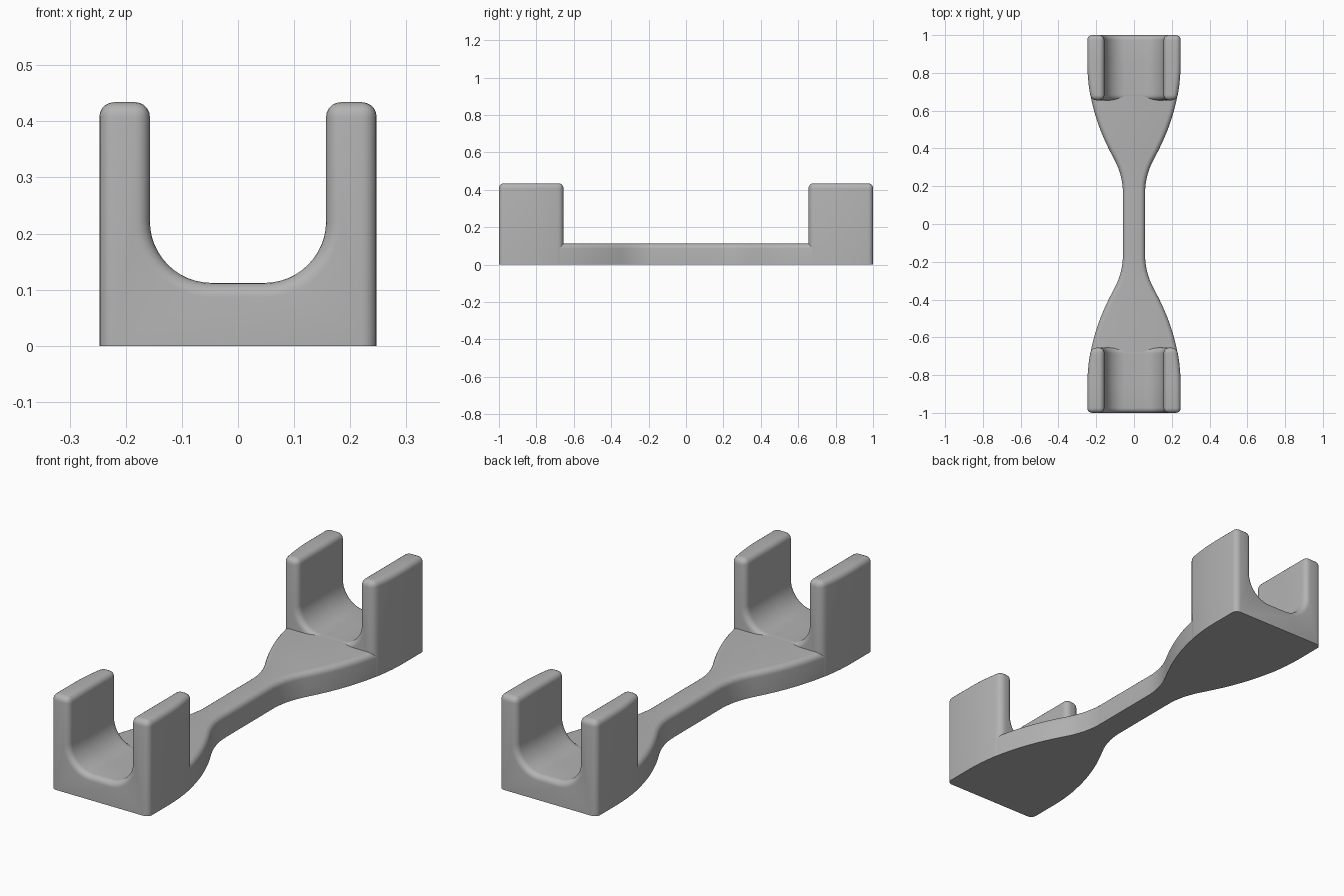
import bpy, bmesh, math

if "Cube" in bpy.data.objects:
    bpy.data.objects.remove(bpy.data.objects["Cube"])

HALF_LEN, HALF_WID = 1.0, 0.247      # overall half length and half width
CRADLE_Y, CRADLE_H = 0.655, 0.434    # inner end and height of a cradle
FLOOR, SLOT, FILLET = 0.112, 0.157, 0.11
ROUND = 0.026                        # rounding of the edges

grey = bpy.data.materials.new("plain_grey")
grey.diffuse_color = (0.45, 0.45, 0.45, 1)
grey.use_nodes = True
grey.node_tree.nodes["Principled BSDF"].inputs["Base Color"].default_value = grey.diffuse_color


def half_width(y):
    """Plan outline: narrow neck flaring out to the full cradle width."""
    y = abs(y)
    if y < 0.17:
        return 0.06
    if y < 0.35:
        return 0.06 + 1.53 * (y - 0.17) ** 2
    return HALF_WID - 0.55 * max(0.0, 0.85 - y) ** 2


def finish(name, bm, keep_sharp):
    """Round the chosen hard edges, then make a smooth shaded object."""
    bmesh.ops.recalc_face_normals(bm, faces=bm.faces)
    bm.normal_update()
    edges = [e for e in bm.edges
             if e.calc_face_angle(0) > math.radians(40) and not keep_sharp(e)]
    bmesh.ops.bevel(bm, geom=edges, offset=ROUND, segments=5, profile=0.5,
                    affect='EDGES', clamp_overlap=False)
    mesh = bpy.data.meshes.new(name)
    bm.to_mesh(mesh)
    bm.free()
    mesh.materials.append(grey)
    obj = bpy.data.objects.new(name, mesh)
    bpy.context.collection.objects.link(obj)
    bpy.ops.object.select_all(action='DESELECT')
    obj.select_set(True)
    bpy.context.view_layer.objects.active = obj
    bpy.ops.object.shade_smooth_by_angle(angle=math.radians(35))
    return obj


def on_bottom(e):
    return all(v.co.z < 1e-4 for v in e.verts)


# U-shaped cradle: section swept along y, outer wall following the plan outline
def make_cradle():
    right = [(HALF_WID, 0), (HALF_WID, CRADLE_H), (SLOT, CRADLE_H)]
    for i in range(13):
        a = math.pi / 2 * i / 12
        right.append((SLOT - FILLET + FILLET * math.cos(a),
                      FLOOR + FILLET - FILLET * math.sin(a)))
    section = right + [(-x, z) for x, z in reversed(right)]
    bm = bmesh.new()
    rings = []
    for y in (CRADLE_Y, 0.69, 0.73, 0.77, 0.81, 0.85, HALF_LEN):
        w = half_width(y)
        rings.append([bm.verts.new((math.copysign(w, x) if abs(x) == HALF_WID else x, y, z))
                      for x, z in section])
    n = len(section)
    for a, b in zip(rings, rings[1:]):
        for i in range(n):
            j = (i + 1) % n
            bm.faces.new((a[i], a[j], b[j], b[i]))
    bm.faces.new(rings[0])
    bm.faces.new(rings[-1])
    return finish("back_cradle", bm, on_bottom)


# Flat connecting bar, its ends buried inside the cradles
def make_bar():
    end, steps = 0.74, 74
    ys = [end * (2 * i / steps - 1) for i in range(steps + 1)]
    outline = [(half_width(y) - 0.001, y) for y in ys]
    outline += [(-x, y) for x, y in reversed(outline)]
    bm = bmesh.new()
    base = bm.faces.new([bm.verts.new((x, y, 0)) for x, y in outline])
    top = bmesh.ops.extrude_face_region(bm, geom=[base], use_keep_orig=True)["geom"]
    bmesh.ops.translate(bm, vec=(0, 0, FLOOR - 0.0005),
                        verts=[v for v in top if isinstance(v, bmesh.types.BMVert)])

    def buried_or_bottom(e):
        return on_bottom(e) or all(abs(v.co.y) > end - 1e-4 for v in e.verts)
    return finish("connecting_bar", bm, buried_or_bottom)


make_bar()
back = make_cradle()
front = back.copy()
front.name = "front_cradle"
front.rotation_euler.z = math.pi
bpy.context.collection.objects.link(front)
